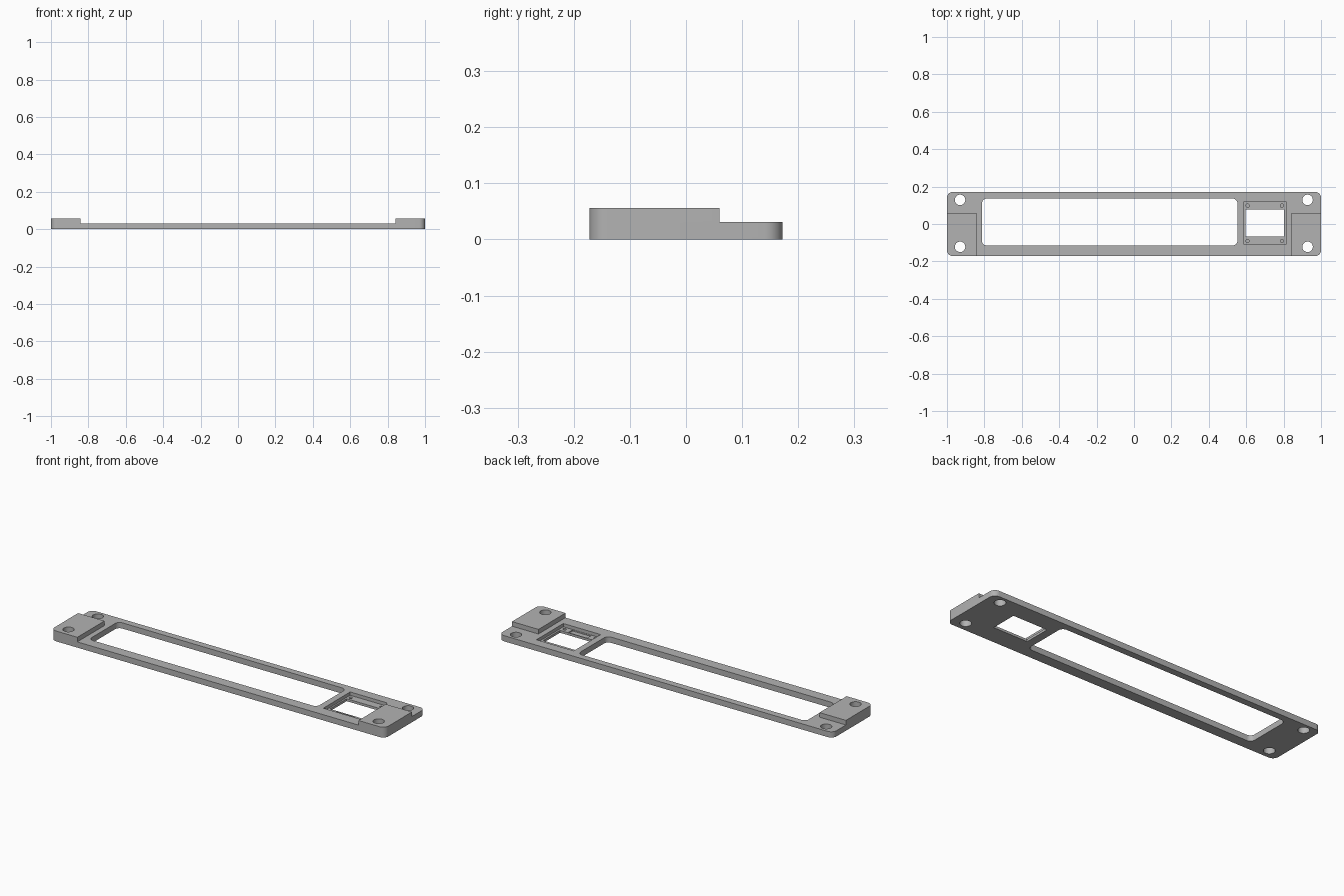
import bpy
import bmesh
from math import cos, sin, pi

cube = bpy.data.objects.get("Cube")
if cube:
    bpy.data.objects.remove(cube, do_unlink=True)

grey = bpy.data.materials.new("plain grey")
grey.use_nodes = True
colour = (0.45, 0.45, 0.45, 1)
grey.diffuse_color = colour
grey.node_tree.nodes["Principled BSDF"].inputs["Base Color"].default_value = colour


def prism(name, outline, z0, z1):
    """Extrude a closed outline between two heights."""
    bm = bmesh.new()
    base = bm.faces.new([bm.verts.new((x, y, z0)) for x, y in outline])
    top = bmesh.ops.extrude_face_region(bm, geom=[base])["geom"]
    verts = [v for v in top if isinstance(v, bmesh.types.BMVert)]
    bmesh.ops.translate(bm, verts=verts, vec=(0, 0, z1 - z0))
    bmesh.ops.recalc_face_normals(bm, faces=bm.faces)
    mesh = bpy.data.meshes.new(name)
    bm.to_mesh(mesh)
    bm.free()
    mesh.materials.append(grey)
    obj = bpy.data.objects.new(name, mesh)
    bpy.context.collection.objects.link(obj)
    return obj


def rectangle(x0, x1, y0, y1, r=0, steps=8):
    """Rectangle outline, with rounded corners when r is given."""
    if not r:
        return [(x0, y0), (x1, y0), (x1, y1), (x0, y1)]
    centres = [(x1 - r, y1 - r), (x0 + r, y1 - r), (x0 + r, y0 + r), (x1 - r, y0 + r)]
    return [(cx + r * cos((k + i / steps) * pi / 2), cy + r * sin((k + i / steps) * pi / 2))
            for k, (cx, cy) in enumerate(centres) for i in range(steps + 1)]


def circle(cx, cy, r, sides=32):
    return [(cx + r * cos(2 * pi * i / sides), cy + r * sin(2 * pi * i / sides))
            for i in range(sides)]


THIN, FULL, LOW, HIGH = 0.031, 0.056, -0.1, 0.2
FLOOR = 0.013
plate = prism("mounting_plate", rectangle(-1, 1, -0.172, 0.172, 0.032), 0, FULL)


def cut(outline, z0, z1):
    cutter = prism("cutter", outline, z0, z1)
    cutter.hide_render = True
    mod = plate.modifiers.new("cut", "BOOLEAN")
    mod.operation = "DIFFERENCE"
    mod.solver = "EXACT"
    mod.object = cutter
    bpy.context.view_layer.objects.active = plate
    bpy.ops.object.modifier_apply(modifier=mod.name)
    bpy.data.objects.remove(cutter, do_unlink=True)


# Lower the middle and the back strip, leaving two raised end pads
step = [(-2, 0.06), (-0.842, 0.06), (-0.842, -1), (0.842, -1),
        (0.842, 0.06), (2, 0.06), (2, 1), (-2, 1)]
cut(step, THIN, HIGH)

# Long display window
cut(rectangle(-0.813, 0.553, -0.115, 0.136, 0.026), LOW, HIGH)

# Small module seat: recess, opening, connector slot and blind screw holes
cut(rectangle(0.588, 0.812, -0.11, 0.12), FLOOR, HIGH)
cut(rectangle(0.597, 0.802, -0.067, 0.077), LOW, HIGH)
cut(rectangle(0.642, 0.754, -0.108, -0.072), FLOOR / 2, HIGH)
for x in (0.607, 0.791):
    for y in (-0.091, 0.098):
        cut(circle(x, y, 0.009, 16), FLOOR / 3, HIGH)

# Corner mounting holes
for x in (-0.93, 0.928):
    for y in (-0.122, 0.129):
        cut(circle(x, y, 0.028), LOW, HIGH)

# Smooth the rounded walls, keep the edges sharp
bpy.ops.object.select_all(action="DESELECT")
plate.select_set(True)
bpy.context.view_layer.objects.active = plate
bpy.ops.object.shade_smooth_by_angle(angle=pi / 6)
